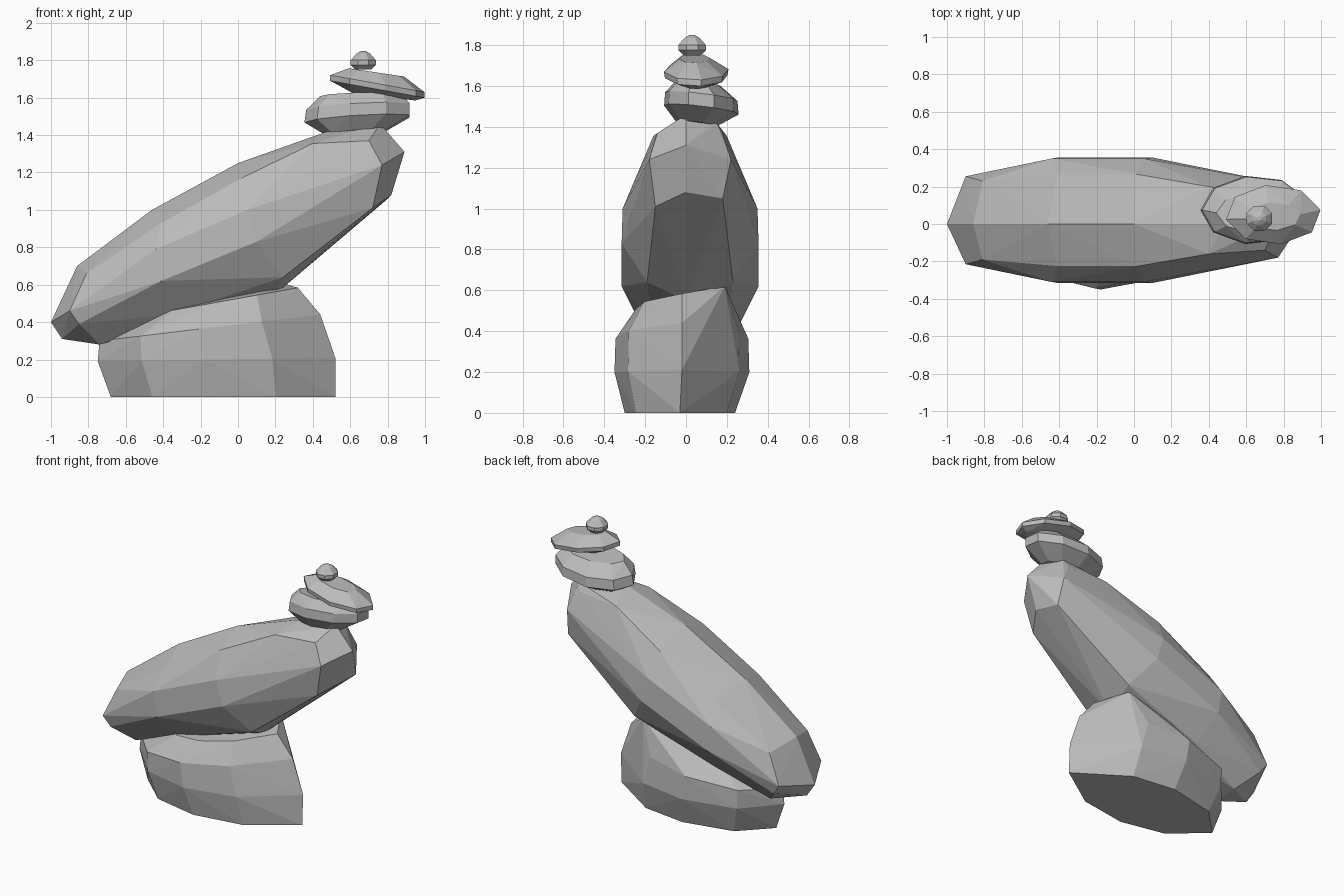
import bpy, bmesh
from math import cos, sin, tau, radians

cube = bpy.data.objects.get("Cube")
if cube:
    bpy.data.objects.remove(cube)

stone = bpy.data.materials.new("stone grey")
stone.use_nodes = True
grey = (0.5, 0.5, 0.5, 1)
stone.diffuse_color = grey
stone.node_tree.nodes["Principled BSDF"].inputs["Base Color"].default_value = grey


def make_stone(name, points, merge=1):
    """Wrap points in a faceted convex skin and merge nearly flat neighbours."""
    bm = bmesh.new()
    for p in points:
        bm.verts.new(p)
    hull = bmesh.ops.convex_hull(bm, input=bm.verts[:])
    inside = {g for g in hull["geom_interior"] + hull["geom_unused"]
              if isinstance(g, bmesh.types.BMVert)}
    bmesh.ops.delete(bm, geom=list(inside), context="VERTS")
    bmesh.ops.dissolve_limit(bm, angle_limit=radians(merge),
                             verts=bm.verts[:], edges=bm.edges[:])
    bmesh.ops.recalc_face_normals(bm, faces=bm.faces[:])
    mesh = bpy.data.meshes.new(name)
    bm.to_mesh(mesh)
    bm.free()
    mesh.materials.append(stone)
    bpy.context.collection.objects.link(bpy.data.objects.new(name, mesh))


def oval(sides, turn=0):
    """Unit outline with evenly spaced corners."""
    angles = [tau * (i + turn) / sides for i in range(sides)]
    return [(cos(a), sin(a)) for a in angles]


def rings(outline, layers, tilt_y=0):
    """Tilted rings: centre x, centre y, height, half length, half depth, tilt."""
    return [(cx + u * rx, cy + v * ry, z + tilt * u * rx + tilt_y * v * ry)
            for cx, cy, z, rx, ry, tilt in layers for u, v in outline]


# Base boulder with a flat foot and a raised back corner under the long boulder
base_outline = [(1, 0), (.47, -.8), (-.1, -1), (-.63, -.75),
                (-1, 0), (-.68, .72), (-.1, 1), (.42, .85)]
make_stone("base_boulder", rings(base_outline, [
    (-.08, -.03, 0, .6, .27, 0),
    (-.115, -.02, .2, .635, .33, .015),
    (-.15, -.02, .37, .59, .325, .12),
    (-.09, -.02, .51, .41, .23, .18)]) + [(.2, .19, .62)])

# Long leaning boulder: spine points on the middle, flanks mirrored about it
spine = [(-1, .4), (-.94, .31), (-.86, .7), (-.46, 1), (0, 1.25), (.48, 1.42),
         (.76, 1.46), (.89, 1.31), (.82, 1.08), (.2, .55)]
flanks = [
    # blunt low end
    (-.81, .21, .66), (-.9, .235, .46), (-.85, .22, .39), (-.74, .1, .28),
    # body
    (-.41, .245, .93), (-.44, .33, .79), (-.41, .335, .62), (-.35, .18, .44),
    (.02, .245, 1.17), (.05, .33, 1), (.1, .335, .83), (.24, .21, .64),
    # steep high end
    (.4, .18, 1.355), (.7, .16, 1.37), (.77, .2, 1.24)]
uneven_corners = [(.72, -.15, 1.01), (.79, .18, 1.05), (.72, .15, 1.42)]
mid_y = .02
make_stone("leaning_boulder",
           [(x, 0, z) for x, z in spine] + uneven_corners +
           [(x, mid_y + side * y, z) for x, y, z in flanks for side in (-1, 1)])

# Lower flat stone
make_stone("lower_flat_stone", rings(oval(9, .5), [
    (.63, .05, 1.415, .17, .1, .06),
    (.645, .075, 1.485, .29, .185, .06),
    (.65, .075, 1.55, .285, .18, .05),
    (.66, .06, 1.615, .22, .11, .03)], tilt_y=-.12))

# Upper flat stone, dipping to one side
make_stone("upper_flat_stone", rings(oval(8, .2), [
    (.78, .05, 1.605, .17, .06, -.12),
    (.745, .05, 1.645, .255, .155, -.18),
    (.745, .05, 1.675, .255, .16, -.18),
    (.74, .04, 1.735, .15, .075, -.15)]))

# Cap pebble
make_stone("cap_pebble", rings(oval(8, .5), [
    (.67, .03, z, r, r, 0) for z, r in
    ((1.75, .045), (1.775, .073), (1.8, .073), (1.835, .04), (1.85, .013))]))
